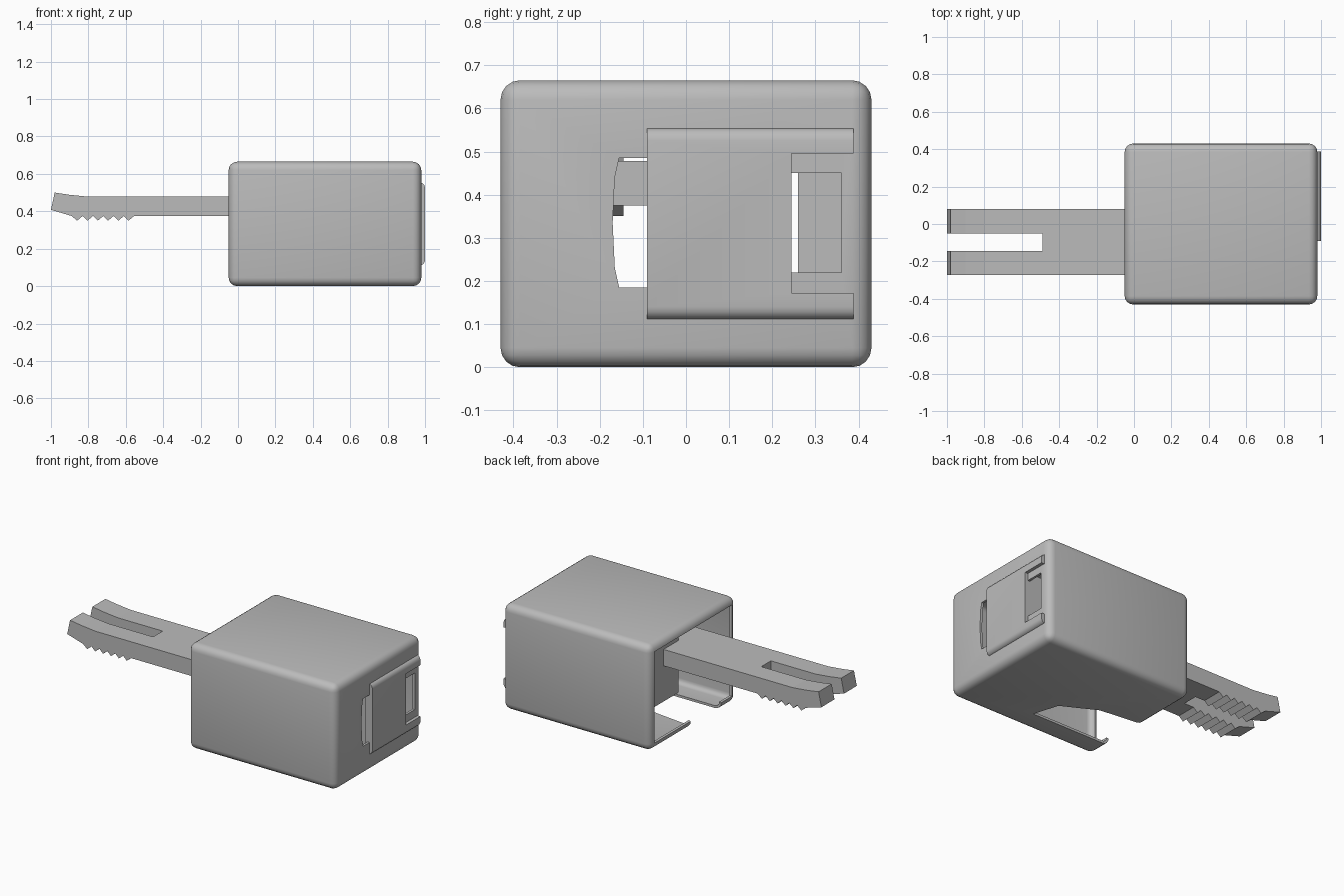
import bpy, bmesh, math
from mathutils import Vector

old = bpy.data.objects.get("Cube")
if old:
    bpy.data.objects.remove(old, do_unlink=True)

grey = bpy.data.materials.new("mid_grey")
grey.use_nodes = True
COLOUR = (0.5, 0.5, 0.5, 1)
grey.diffuse_color = COLOUR
grey.node_tree.nodes["Principled BSDF"].inputs["Base Color"].default_value = COLOUR


def finish(name, bm):
    bmesh.ops.recalc_face_normals(bm, faces=bm.faces[:])
    mesh = bpy.data.meshes.new(name)
    bm.to_mesh(mesh)
    bm.free()
    ob = bpy.data.objects.new(name, mesh)
    bpy.context.collection.objects.link(ob)
    mesh.materials.append(grey)
    return ob


def box_mesh(x, y, z):
    bm = bmesh.new()
    bmesh.ops.create_cube(bm, size=1)
    for v in bm.verts:
        v.co = Vector(r[0] if c < 0 else r[1] for r, c in zip((x, y, z), v.co))
    return bm


def box(name, x, y, z):
    return finish(name, box_mesh(x, y, z))


def prism(name, points, push):
    # Extrude a closed outline along the push vector
    bm = bmesh.new()
    face = bm.faces.new([bm.verts.new(p) for p in points])
    new = bmesh.ops.extrude_face_region(bm, geom=[face])["geom"]
    bmesh.ops.translate(bm, vec=push, verts=[g for g in new if isinstance(g, bmesh.types.BMVert)])
    return finish(name, bm)


def cut(target, cutter):
    cutter.hide_render = True
    cutter.hide_viewport = True
    mod = target.modifiers.new("cut", "BOOLEAN")
    mod.operation = "DIFFERENCE"
    mod.solver = "EXACT"
    mod.object = cutter


def apply_all(ob):
    # Bake the modifiers and drop their cutters
    cutters = [m.object for m in ob.modifiers if m.type == "BOOLEAN"]
    deps = bpy.context.evaluated_depsgraph_get()
    ob.data = bpy.data.meshes.new_from_object(ob.evaluated_get(deps))
    ob.modifiers.clear()
    for c in cutters:
        bpy.data.objects.remove(c, do_unlink=True)


def smooth(ob):
    bpy.ops.object.select_all(action="DESELECT")
    ob.select_set(True)
    bpy.context.view_layer.objects.active = ob
    bpy.ops.object.shade_smooth_by_angle(angle=math.radians(35))


# Hollow rounded housing, open at the tongue end
bm = box_mesh((-0.05, 0.98), (-0.43, 0.43), (0, 0.665))
bmesh.ops.bevel(bm, geom=bm.edges[:], offset=0.045, segments=4, profile=0.5, affect="EDGES")
bm.normal_update()
bmesh.ops.delete(bm, geom=[f for f in bm.faces if f.normal.x < -0.99], context="FACES")
housing = finish("housing", bm)
shell = housing.modifiers.new("shell", "SOLIDIFY")
shell.thickness = 0.015
shell.offset = -1

# Tapered notch in the underside
outline = [(-0.1, -0.28), (0.5, -0.28), (0.45, -0.12), (0.24, -0.01), (-0.1, 0.03)]
cut(housing, prism("notch_cutter", [(x, y, -0.1) for x, y in outline], (0, 0, 0.18)))

# Slot with a bowed edge in the end wall
bow = [(-0.05, 0.185), (-0.155, 0.185), (-0.165, 0.23), (-0.17, 0.335),
       (-0.165, 0.44), (-0.155, 0.485), (-0.05, 0.485)]
cut(housing, prism("slot_cutter", [(0.9, y, z) for y, z in bow], (0.2, 0, 0)))
cut(housing, box("window_cutter", (0.9, 1.1), (0.2, 0.36), (0.22, 0.45)))
apply_all(housing)
smooth(housing)

# Latch plate with rounded long edges, forked at its back end
bm = box_mesh((0.95, 1.0), (-0.09, 0.388), (0.11, 0.555))
edges = [e for e in bm.edges if all(v.co.x > 0.99 for v in e.verts)
         and abs(e.verts[0].co.z - e.verts[1].co.z) < 0.01]
bmesh.ops.bevel(bm, geom=edges, offset=0.03, segments=4, profile=0.5, affect="EDGES")
latch = finish("latch_plate", bm)
cut(latch, box("fork_cutter", (0.9, 1.1), (0.245, 0.5), (0.172, 0.495)))
apply_all(latch)
smooth(latch)

# Inner slider carrying the tongue, and the post behind the window
box("inner_slider", (0.1, 0.96), (-0.07, 0.245), (0.15, 0.5))
box("inner_post", (0.45, 0.7), (0.26, 0.37), (0.2, 0.47))

# Tongue profile with saw teeth underneath
profile = [(0.15, 0.375), (0.15, 0.478), (-0.8, 0.478), (-0.9, 0.488), (-0.98, 0.5), (-1.0, 0.408), (-0.89, 0.375)]
TEETH, PITCH = 6, 0.055
for i in range(TEETH):
    x = -0.885 + i * PITCH
    profile += [(x + 0.025, 0.35), (x + PITCH, 0.375)]
tongue = prism("tongue", [(x, -0.272, z) for x, z in profile], (0, 0.352, 0))
cut(tongue, box("tongue_slot_cutter", (-1.1, -0.49), (-0.145, -0.05), (0.3, 0.6)))
apply_all(tongue)
